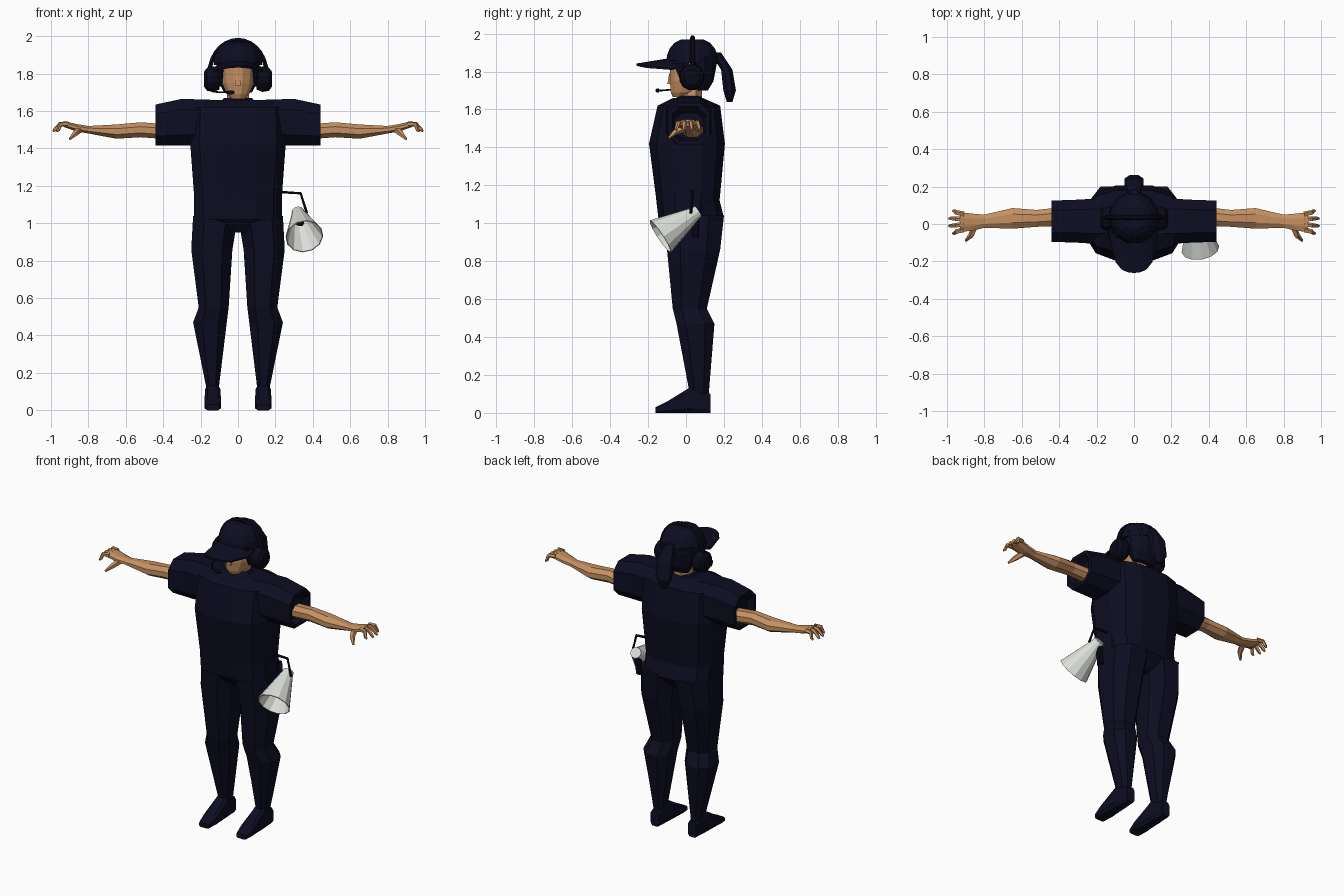
import bpy, bmesh
from math import cos, sin, pi
from mathutils import Vector

if "Cube" in bpy.data.objects:
    bpy.data.objects.remove(bpy.data.objects["Cube"])


def material(name, red, green, blue):
    mat = bpy.data.materials.new(name)
    mat.use_nodes = True
    colour = (red, green, blue, 1)
    mat.diffuse_color = colour
    mat.node_tree.nodes["Principled BSDF"].inputs["Base Color"].default_value = colour
    return mat


navy = material("navy", .004, .004, .016)
skin = material("skin", .56, .28, .12)
grey = material("light grey", .72, .74, .7)
black = material("dark blue black", .003, .003, .01)


def build(name, mat, rings, mirror=False, cap=True):
    """Bridge rings of points into a surface, optionally mirrored to the other side."""
    bm = bmesh.new()
    rows = [[bm.verts.new(point) for point in ring] for ring in rings]
    for lower, upper in zip(rows, rows[1:]):
        for i in range(len(lower)):
            bm.faces.new((lower[i - 1], lower[i], upper[i], upper[i - 1]))
    if cap:
        bm.faces.new(rows[0])
        bm.faces.new(rows[-1])
    bmesh.ops.recalc_face_normals(bm, faces=bm.faces)
    mesh = bpy.data.meshes.new(name)
    bm.to_mesh(mesh)
    bm.free()
    mesh.materials.append(mat)
    part = bpy.data.objects.new(name, mesh)
    bpy.context.collection.objects.link(part)
    if mirror:
        part.modifiers.new("mirror", "MIRROR")
    return part


def outline(sides, square, x=0, y=0, z=0, wide=0, deep=0, tall=0):
    """Rounded ring around a centre, spanning the two half sizes that are given."""
    points = []
    for i in range(sides):
        angle = 2 * pi * (i + .5) / sides
        u, v = [abs(w / cos(pi / sides)) ** square * (1 if w > 0 else -1)
                for w in (cos(angle), sin(angle))]
        points.append((x + wide * u, y + deep * (v if wide else u), z + tall * v))
    return points


def loft(name, mat, *sections, sides=8, square=1, mirror=False):
    return build(name, mat, [outline(sides, square, **s) for s in sections], mirror)


def tube(name, mat, points, radii, sides=6, mirror=False, cap=True):
    path = [Vector(p) for p in points]
    rings = []
    for i, (point, radius) in enumerate(zip(path, radii)):
        along = path[min(i + 1, len(path) - 1)] - path[max(i - 1, 0)]
        turn = along.to_track_quat("Z", "Y")
        angles = [2 * pi * k / sides for k in range(sides)]
        rings.append([point + turn @ Vector((cos(a), sin(a), 0)) * radius for a in angles])
    return build(name, mat, rings, mirror, cap)


# Legs, shoes and hips
loft("trouser_leg", navy,
     dict(x=.135, y=.07, z=.1, wide=.03, deep=.05),
     dict(x=.15, y=.05, z=.47, wide=.09, deep=.1),
     dict(x=.13, y=.02, z=.55, wide=.08, deep=.09),
     dict(x=.14, y=.04, z=.86, wide=.11, deep=.14),
     dict(x=.12, y=.04, z=1.04, wide=.12, deep=.16), square=.8, mirror=True)
loft("shoe", navy,
     dict(x=.135, y=-.16, z=.015, wide=.035, tall=.015),
     dict(x=.135, y=-.1, z=.03, wide=.045, tall=.03),
     dict(x=.135, y=.03, z=.07, wide=.04, tall=.07),
     dict(x=.135, y=.13, z=.05, wide=.03, tall=.05), square=.5, mirror=True)
loft("hips", navy,
     dict(y=.02, z=.95, wide=.06, deep=.1),
     dict(y=.03, z=1.03, wide=.23, deep=.17),
     dict(y=.02, z=1.15, wide=.23, deep=.15), sides=12, square=.7)

# Shirt body, collar and sleeves
loft("shirt", navy,
     dict(y=.01, z=1.02, wide=.235, deep=.155),
     dict(y=.01, z=1.15, wide=.235, deep=.17),
     dict(y=.005, z=1.42, wide=.255, deep=.2),
     dict(y=.015, z=1.62, wide=.25, deep=.165),
     dict(y=.01, z=1.66, wide=.2, deep=.08), sides=12, square=.7)
loft("collar", navy,
     dict(y=.01, z=1.64, wide=.1, deep=.1),
     dict(y=.02, z=1.67, wide=.075, deep=.055))
loft("sleeve", navy,
     dict(x=.14, y=.015, z=1.54, deep=.125, tall=.12),
     dict(x=.3, y=.015, z=1.54, deep=.115, tall=.125),
     dict(x=.44, y=.015, z=1.525, deep=.11, tall=.11),
     dict(x=.44, y=.015, z=1.525, deep=.09, tall=.09),
     dict(x=.4, y=.015, z=1.515, deep=.075, tall=.065), square=.7, mirror=True)

# Arms, palms and fingers
loft("arm", skin,
     dict(x=.39, y=.04, z=1.49, deep=.05, tall=.04),
     dict(x=.52, y=.03, z=1.5, deep=.045, tall=.04),
     dict(x=.65, y=.03, z=1.49, deep=.055, tall=.038),
     dict(x=.8, y=.015, z=1.5, deep=.035, tall=.02),
     dict(x=.86, y=.01, z=1.51, deep=.045, tall=.02),
     dict(x=.93, y=.01, z=1.53, deep=.053, tall=.016), mirror=True)
for i, finger in enumerate(("index", "middle", "ring", "little")):
    side = i - 1.5
    tip = .99 - abs(side) * .02
    base, end = .01 + side * .028, .01 + side * .04
    tube(finger + "_finger", skin,
         [(.91, base, 1.53), (.95, (base + end) / 2, 1.53), (tip, end, 1.5), (tip + .01, end, 1.49)],
         [.015, .013, .01, .005], sides=5, mirror=True)
tube("thumb", skin, [(.85, -.01, 1.5), (.87, -.06, 1.48), (.9, -.09, 1.45)],
     [.02, .016, .007], sides=5, mirror=True)

# Neck, head, nose and ears
loft("neck", skin,
     dict(y=.025, z=1.62, wide=.06, deep=.055),
     dict(y=.035, z=1.76, wide=.055, deep=.055))
loft("head", skin,
     dict(y=-.035, z=1.665, wide=.035, deep=.035),
     dict(y=-.01, z=1.69, wide=.06, deep=.07),
     dict(y=.015, z=1.75, wide=.085, deep=.1),
     dict(y=.025, z=1.88, wide=.09, deep=.11), sides=12)
loft("nose", skin,
     dict(y=-.08, z=1.735, wide=.016, deep=.018),
     dict(y=-.075, z=1.79, wide=.008, deep=.014), sides=4)
loft("ear", skin,
     dict(x=.09, z=1.74, wide=.01, deep=.018),
     dict(x=.1, z=1.8, wide=.013, deep=.025), mirror=True)

# Hair with side locks and a ponytail
loft("hair", navy,
     dict(y=.085, z=1.7, wide=.075, deep=.03),
     dict(y=.085, z=1.75, wide=.1, deep=.06),
     dict(y=.075, z=1.88, wide=.12, deep=.095), sides=12)
loft("side_lock", navy,
     dict(x=.093, z=1.73, wide=.008, deep=.02),
     dict(x=.095, y=-.03, z=1.86, wide=.02, deep=.045), mirror=True)
loft("ponytail", navy,
     dict(y=.23, z=1.64, wide=.018, deep=.015),
     dict(y=.23, z=1.7, wide=.05, deep=.033),
     dict(y=.215, z=1.81, wide=.05, deep=.03),
     dict(y=.155, z=1.9, wide=.025, deep=.03))

# Cap: domed crown and a curved brim that droops at the sides
heights = [pi / 2 * k / 5 for k in range(5)]
loft("cap_crown", navy,
     *[dict(y=.033, z=1.845 + .13 * sin(a), wide=.13 * cos(a) ** .7, deep=.138 * cos(a) ** .7)
       for a in heights], sides=12)
brim = []
for k in range(9):
    s = k / 4 - 1
    bend = s * s
    inner = Vector((.125 * s, .09 * bend - .1, 1.868 - .03 * bend))
    outer = Vector((.13 * s, .06 * bend + .13 * bend ** 3 - .262, 1.842 - .024 * bend))
    under = Vector((0, 0, -.01))
    brim.append([inner, outer, outer + under, inner + under])
build("cap_brim", navy, brim)

# Headset: band, ear cups and microphone
arch = [pi * k / 14 for k in range(15)]
tube("headband", black, [(.152 * cos(a), .035, 1.8 + .18 * sin(a)) for a in arch], [.013] * len(arch))
loft("ear_cup", black,
     dict(x=.1, y=.03, z=1.77, deep=.055, tall=.055),
     dict(x=.13, y=.03, z=1.77, deep=.065, tall=.068),
     dict(x=.165, y=.03, z=1.77, deep=.06, tall=.062),
     dict(x=.182, y=.03, z=1.77, deep=.04, tall=.04), sides=12, mirror=True)
tube("microphone_boom", black,
     [(-.15, 0, 1.715), (-.135, -.07, 1.705), (-.1, -.13, 1.7), (-.05, -.15, 1.7)], [.005] * 4)
tube("microphone", black, [(x, -.15, 1.7) for x in (-.065, -.05, -.03, -.018)],
     [.006, .012, .012, .006])

# Megaphone: open horn, back ring, inner core, grip and wire hanger
back, mouth = Vector((.322, .055, 1.055)), Vector((.355, -.135, .93))
horn = tube("megaphone_horn", grey, [back, mouth], [.034, .102], sides=12, cap=False)
horn.modifiers.new("wall", "SOLIDIFY").thickness = .005
tube("megaphone_back", grey, [back, back.lerp(mouth, -.05)], [.034, .034], sides=12)
tube("megaphone_core", black, [back, back.lerp(mouth, .45)], [.018, .018])
loft("megaphone_grip", black,
     dict(x=.3, y=.05, z=.925, wide=.018, deep=.018),
     dict(x=.317, y=.05, z=1.04, wide=.018, deep=.02), square=.5)
tube("megaphone_hanger", black,
     [(.21, .03, 1.168), (.335, .035, 1.16), (.368, .025, 1.055), (.33, .02, 1.04)], [.008] * 4)
